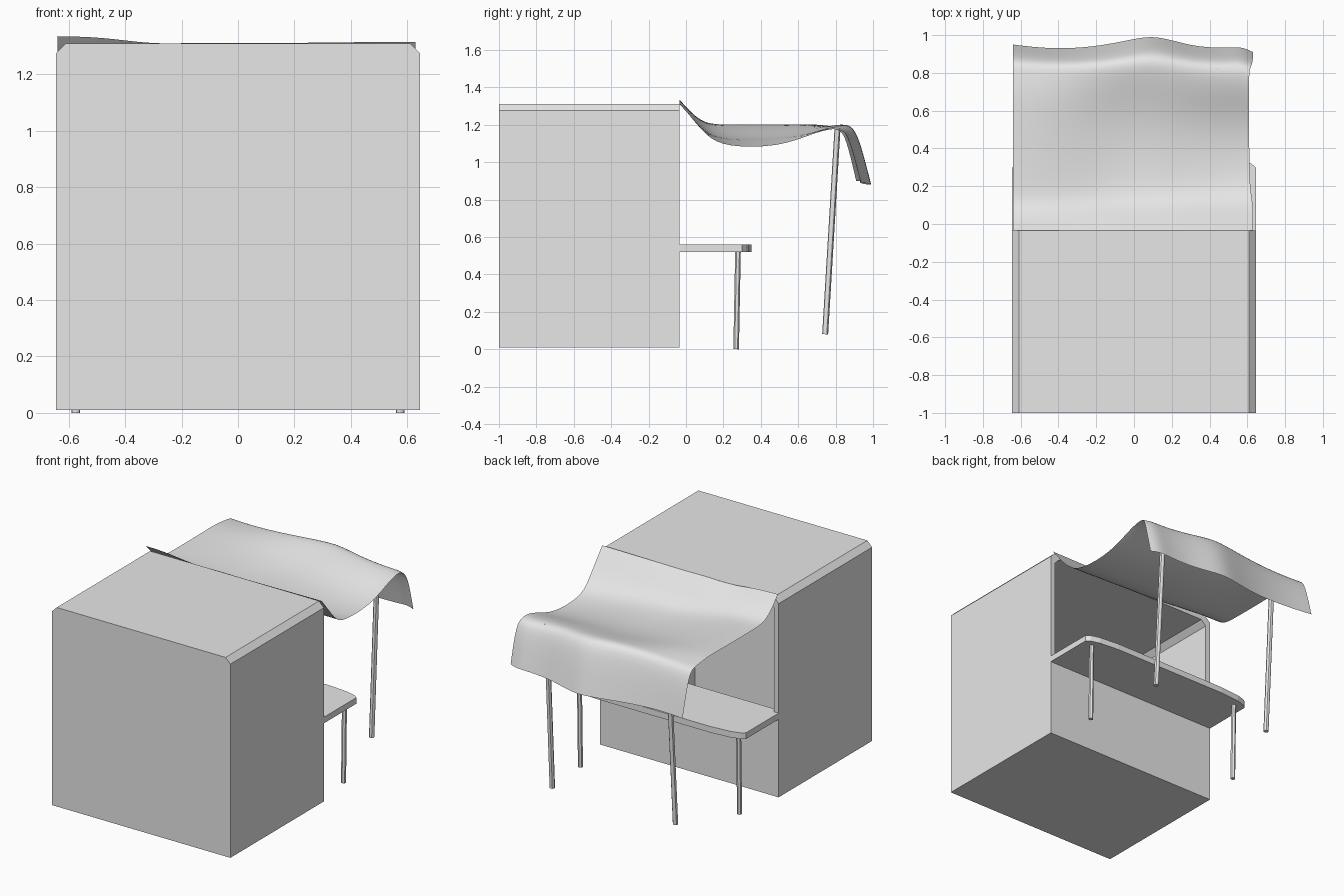
import bpy
import bmesh
from mathutils import Vector

cube = bpy.data.objects.get("Cube")
if cube:
    bpy.data.objects.remove(cube, do_unlink=True)

grey = bpy.data.materials.new("plain grey")
grey.use_nodes = True
grey.diffuse_color = (0.8, 0.8, 0.8, 1)
grey.node_tree.nodes["Principled BSDF"].inputs["Base Color"].default_value = (0.8, 0.8, 0.8, 1)


def finish(name, bm, smooth=False):
    bmesh.ops.recalc_face_normals(bm, faces=bm.faces)
    mesh = bpy.data.meshes.new(name)
    bm.to_mesh(mesh)
    bm.free()
    mesh.materials.append(grey)
    obj = bpy.data.objects.new(name, mesh)
    bpy.context.collection.objects.link(obj)
    if smooth:
        bpy.ops.object.select_all(action="DESELECT")
        obj.select_set(True)
        bpy.context.view_layer.objects.active = obj
        bpy.ops.object.shade_smooth_by_angle()
    return obj


def prism(name, outline, offset):
    """Solid made by extruding a flat outline."""
    bm = bmesh.new()
    face = bm.faces.new([bm.verts.new(p) for p in outline])
    new = bmesh.ops.extrude_face_region(bm, geom=[face])["geom"]
    bmesh.ops.translate(bm, vec=offset, verts=[v for v in new if isinstance(v, bmesh.types.BMVert)])
    return finish(name, bm)


def booth_outline(inset, y):
    """Cross-section of the booth with cut top corners."""
    w, low, high, cut = 0.645 - inset, 0.01 + inset, 1.31 - inset, 0.035
    half = [(w, low), (w, high - cut), (w - cut, high)]
    return [(x, y, z) for x, z in half] + [(-x, y, z) for x, z in reversed(half)]


def rod(name, start, end, radius):
    start, end = Vector(start), Vector(end)
    axis = end - start
    bm = bmesh.new()
    bmesh.ops.create_cone(bm, cap_ends=True, segments=12, radius1=radius, radius2=radius, depth=axis.length)
    bmesh.ops.rotate(bm, matrix=axis.to_track_quat("Z", "Y").to_matrix(), verts=bm.verts)
    bmesh.ops.translate(bm, vec=(start + end) / 2, verts=bm.verts)
    return finish(name, bm, smooth=True)


# Hollow booth: open sleeve, front panel and low wall under the counter
WALL, FRONT, BACK = 0.035, -1.0, -0.035
bm = bmesh.new()
loops = [[bm.verts.new(p) for p in booth_outline(inset, y)]
         for inset, y in ((0, FRONT + WALL), (0, BACK), (WALL, BACK), (WALL, FRONT + WALL))]
for a, b in zip(loops, loops[1:] + loops[:1]):
    for i in range(len(a)):
        j = (i + 1) % len(a)
        bm.faces.new((a[i], a[j], b[j], b[i]))
finish("booth_shell", bm)
prism("front_panel", booth_outline(0, FRONT), (0, WALL, 0))
prism("low_back_wall", [(x, BACK, z) for x, z in ((-0.61, 0.04), (0.61, 0.04), (0.61, 0.56), (-0.61, 0.56))],
      (0, -WALL, 0))

# Counter with eased outer corners
half = [(0.645, BACK), (0.645, 0.30), (0.62, 0.32), (0.56, 0.337), (0.42, 0.35)]
prism("counter", [(x, y, 0.52) for x, y in half] + [(-x, y, 0.52) for x, y in reversed(half)], (0, 0, 0.04))

# Supports
for side, s in (("left", 1), ("right", -1)):
    rod(side + "_counter_leg", (s * 0.575, 0.268, 0), (s * 0.575, 0.278, 0.53), 0.015)
    rod(side + "_canopy_pole", (s * 0.445, 0.744, 0.08), (s * 0.44, 0.81, 1.18), 0.016)

# Cloth canopy: rows of y, height at right, middle and left, and share of the hem wave
rows = [(-0.035, 1.335, 1.31, 1.315, 0), (0.04, 1.25, 1.23, 1.225, 0), (0.11, 1.205, 1.155, 1.14, 0),
        (0.21, 1.2, 1.12, 1.08, 0), (0.5, 1.2, 1.12, 1.08, 0.1), (0.68, 1.205, 1.17, 1.155, 0.3),
        (0.78, 1.19, 1.2, 1.18, 0.5), (0.83, 1.185, 1.205, 1.175, 0.6), (0.87, 1.15, 1.17, 1.14, 0.8),
        (0.93, 0.9, 0.88, 0.9, 1)]
# Columns of x, and how far the hem bulges there
columns = [(-0.64, 0.02), (-0.48, 0), (-0.3, 0), (-0.14, 0.02), (0, 0.05), (0.12, 0.07),
           (0.3, 0.01), (0.48, 0), (0.57, 0.01), (0.63, -0.02)]
bm = bmesh.new()
grid = []
for n, (y, right, middle, left, wave) in enumerate(rows):
    line = []
    for x, bulge in columns:
        t = min(1, abs(x) / 0.6)
        t = t * t * (3 - 2 * t)
        z = middle + ((left if x > 0 else right) - middle) * t
        if n == 0 and -0.4 < x < -0.2:
            z = 1.305
        pinch = 0.02 if x > 0.6 and 2 < n < 8 else 0
        line.append(bm.verts.new((x - pinch, y + bulge * wave, z)))
    grid.append(line)
for a, b in zip(grid, grid[1:]):
    for i in range(len(a) - 1):
        bm.faces.new((a[i], a[i + 1], b[i + 1], b[i]))
canopy = finish("cloth_canopy", bm)
for poly in canopy.data.polygons:
    poly.use_smooth = True
subdivide = canopy.modifiers.new("soft folds", "SUBSURF")
subdivide.levels = subdivide.render_levels = 2
subdivide.boundary_smooth = "PRESERVE_CORNERS"
